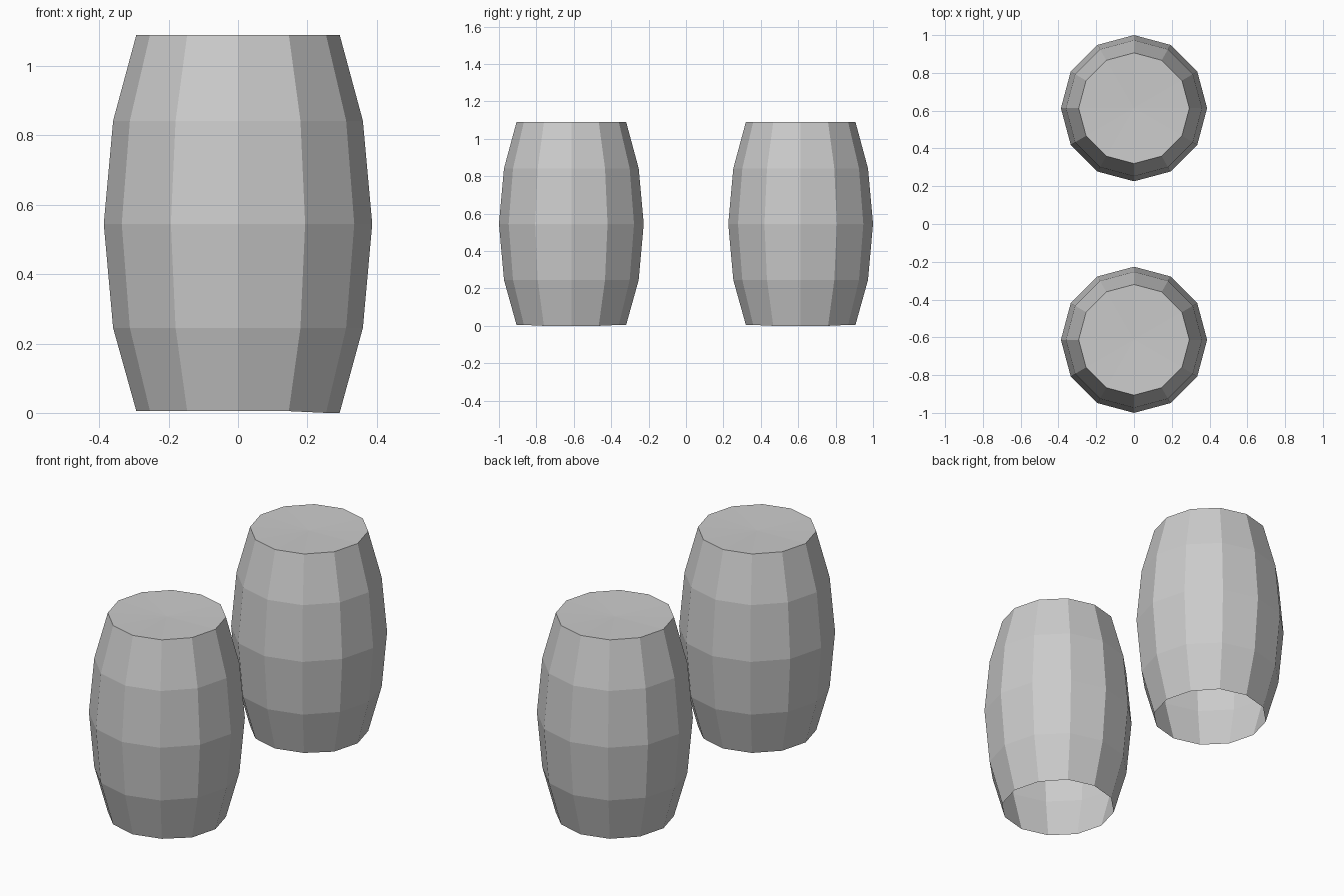
import bpy, bmesh
from math import sin, cos, pi

if "Cube" in bpy.data.objects:
    bpy.data.objects.remove(bpy.data.objects["Cube"])

SIDES = 12
# (radius, height) from the open foot up to the rim
PROFILE = [(0.293, 0.005), (0.36, 0.245), (0.387, 0.545), (0.36, 0.842), (0.293, 1.09)]


def barrel(name, y):
    bm = bmesh.new()
    rings = []
    for r, z in PROFILE:
        rings.append([bm.verts.new((r * cos(2 * pi * i / SIDES), r * sin(2 * pi * i / SIDES), z))
                      for i in range(SIDES)])
    # Foot is slightly uneven and touches the ground on one side
    for i in (-1, 0, 1):
        rings[0][i].co.z = 0.0
    # Stave walls
    for low, high in zip(rings, rings[1:]):
        for i in range(SIDES):
            j = (i + 1) % SIDES
            bm.faces.new((low[i], low[j], high[j], high[i]))
    # Lid: a barely dished fan; the bottom stays open
    centre = bm.verts.new((0, 0, 1.082))
    for i in range(SIDES):
        bm.faces.new((rings[-1][i], rings[-1][(i + 1) % SIDES], centre))
    mesh = bpy.data.meshes.new(name)
    bm.to_mesh(mesh)
    bm.free()
    obj = bpy.data.objects.new(name, mesh)
    obj.location.y = y
    bpy.context.collection.objects.link(obj)


barrel("front_barrel", -0.613)
barrel("back_barrel", 0.613)
